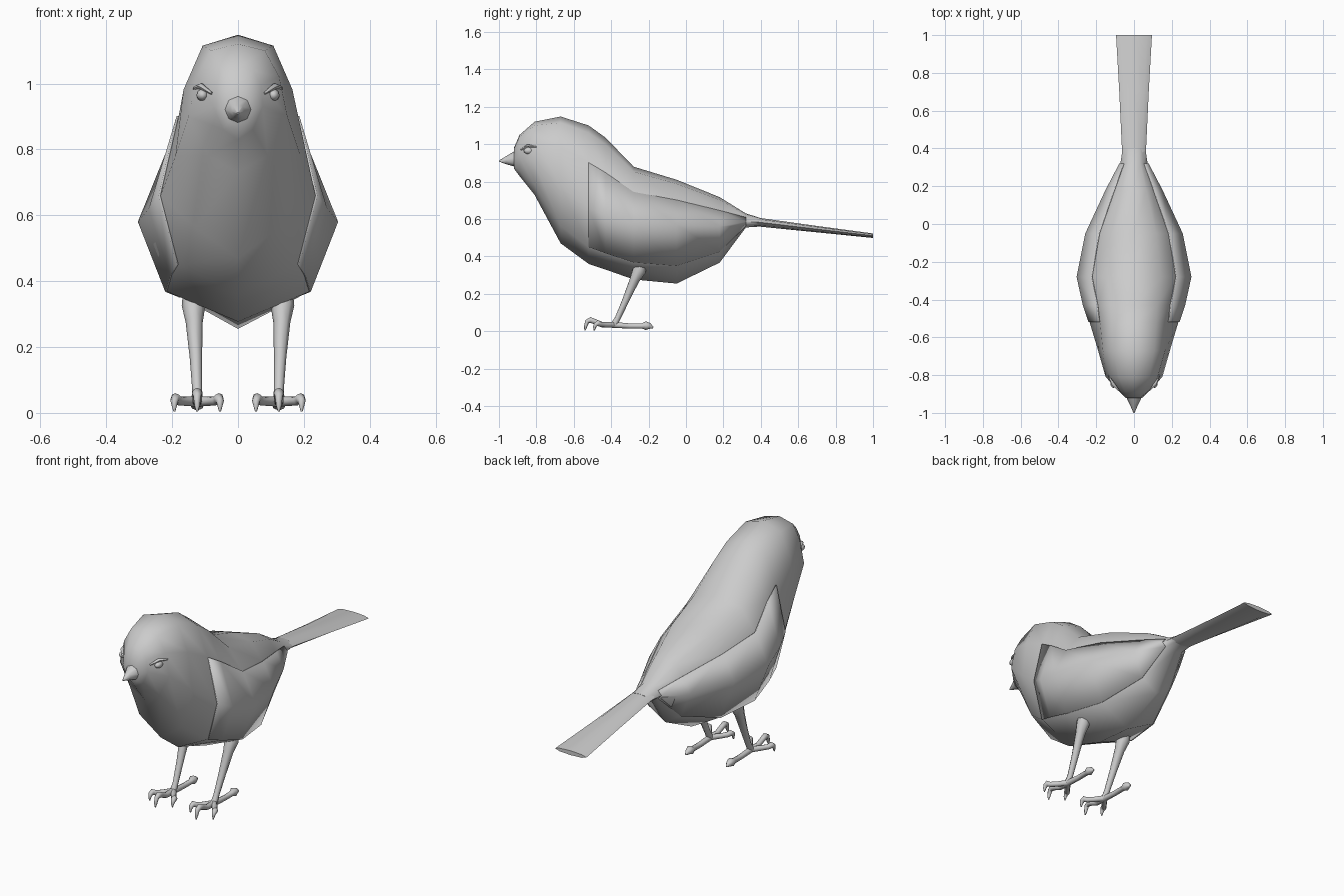
import bpy, bmesh, math
from mathutils import Vector

if "Cube" in bpy.data.objects:
    bpy.data.objects.remove(bpy.data.objects["Cube"])


def finish(name, bm, angle=60):
    bmesh.ops.recalc_face_normals(bm, faces=bm.faces)
    me = bpy.data.meshes.new(name)
    bm.to_mesh(me)
    bm.free()
    ob = bpy.data.objects.new(name, me)
    bpy.context.collection.objects.link(ob)
    bpy.ops.object.select_all(action='DESELECT')
    ob.select_set(True)
    bpy.context.view_layer.objects.active = ob
    bpy.ops.object.shade_smooth_by_angle(angle=math.radians(angle))
    return ob


def loft(name, rings, closed=True, angle=60):
    bm = bmesh.new()
    rows = [[bm.verts.new(p) for p in r] for r in rings]
    n = len(rows[0])
    for a, b in zip(rows, rows[1:]):
        for i in range(n if closed else n - 1):
            j = (i + 1) % n
            bm.faces.new((a[i], a[j], b[j], b[i]))
    if closed:
        bm.faces.new(rows[0])
        bm.faces.new(rows[-1])
    return finish(name, bm, angle)


def ellipse(y, z, rx, rz, n=8):
    return [(rx * math.cos(2 * math.pi * i / n), y, z + rz * math.sin(2 * math.pi * i / n))
            for i in range(n)]


def tube(name, path, n=8):
    # path points: x, y, z, radius
    pts = [Vector(p[:3]) for p in path]
    rings = []
    for i, p in enumerate(pts):
        t = pts[min(i + 1, len(pts) - 1)] - pts[max(i - 1, 0)]
        side = t.cross(Vector((0.35, 0, 1)) if abs(t.x) < 1e-6 and abs(t.y) < 1e-6 else Vector((0, 0, 1)))
        side.normalize()
        up = side.cross(t).normalized()
        r = path[i][3]
        rings.append([p + r * (math.cos(2 * math.pi * k / n) * side + math.sin(2 * math.pi * k / n) * up)
                      for k in range(n)])
    return loft(name, rings)


# body sections: y, top, shoulder half width, widest half width, its height, belly half width, bottom
sections = [
    (-0.92, 0.98, 0.035, 0.045, 0.92, 0.03, 0.87),
    (-0.89, 1.05, 0.07, 0.075, 0.93, 0.045, 0.83),
    (-0.81, 1.12, 0.125, 0.15, 0.90, 0.09, 0.73),
    (-0.67, 1.148, 0.165, 0.19, 0.78, 0.13, 0.47),
    (-0.52, 1.10, 0.18, 0.235, 0.66, 0.18, 0.36),
    (-0.43, 1.035, 0.19, 0.265, 0.62, 0.20, 0.33),
    (-0.28, 0.88, 0.22, 0.298, 0.58, 0.215, 0.277),
    (-0.05, 0.81, 0.18, 0.252, 0.57, 0.17, 0.255),
    (0.18, 0.717, 0.10, 0.145, 0.56, 0.09, 0.367),
    (0.32, 0.63, 0.05, 0.072, 0.585, 0.05, 0.555),
    (0.40, 0.605, 0.045, 0.06, 0.583, 0.045, 0.56),
]


def half_section(s):
    y, top, sh, w, mid, bel, bot = s
    h = top - mid
    return [(0, y, top), (0.65 * sh, y, top - 0.09 * h), (sh, y, mid + 0.55 * h),
            (w, y, mid), (bel, y, mid - 0.7 * (mid - bot)), (0, y, bot)]


def full_section(s):
    half = half_section(s)
    return half + [(-x, y, z) for x, y, z in half[-2:0:-1]]


loft("body", [full_section(s) for s in sections])

# tail: flat fan with a lens section
loft("tail", [ellipse(y, z, rx, rz) for y, z, rx, rz in
              [(0.28, 0.592, 0.06, 0.03), (0.40, 0.582, 0.064, 0.023),
               (0.70, 0.546, 0.078, 0.017), (1.0, 0.511, 0.095, 0.012)]])

# beak
loft("beak", [ellipse(y, z, rx, rz) for y, z, rx, rz in
              [(-0.87, 0.925, 0.065, 0.06), (-0.915, 0.922, 0.042, 0.042),
               (-0.96, 0.915, 0.02, 0.022), (-1.0, 0.91, 0.003, 0.003)]])

for side, sx in (("left", -1), ("right", 1)):
    # folded wing lying on the flank
    rows = [[(sx * (x + 0.006), y, z) for x, y, z in half_section(s)[2:5]] for s in sections[4:10]]
    wing = loft(side + "_wing", rows, closed=False)
    mod = wing.modifiers.new("thickness", 'SOLIDIFY')
    mod.thickness = 0.006
    mod.offset = -1

    # eye with a brow above
    bm = bmesh.new()
    bmesh.ops.create_uvsphere(bm, u_segments=12, v_segments=8, radius=1)
    for v in bm.verts:
        v.co = Vector((sx * 0.108 + v.co.x * 0.018, -0.84 + v.co.y * 0.028, 0.965 + v.co.z * 0.018))
    finish(side + "_eye", bm)
    tube(side + "_brow", [(sx * 0.08, -0.882, 0.97, 0.004), (sx * 0.112, -0.845, 0.992, 0.009),
                          (sx * 0.134, -0.80, 0.985, 0.004)], 6)

    # leg
    cx = sx * 0.124
    tube(side + "_leg", [(sx * 0.137, -0.235, 0.37, 0.03), (sx * 0.135, -0.25, 0.325, 0.036),
                         (sx * 0.133, -0.275, 0.275, 0.026), (sx * 0.128, -0.32, 0.17, 0.019),
                         (cx, -0.365, 0.07, 0.015), (cx, -0.385, 0.035, 0.018)])

    # three front toes with hooked claws
    for toe, (dx, dy) in {"inner": (-0.066, -0.085), "middle": (0, -0.125), "outer": (0.066, -0.085)}.items():
        prof = [(0, 0.035, 0.016), (0.5, 0.035, 0.014), (0.85, 0.045, 0.014), (1.0, 0.052, 0.016),
                (1.15, 0.044, 0.012), (1.22, 0.022, 0.008), (1.24, 0.004, 0.003)]
        lift = 0.008 if toe == "middle" else -0.008
        tube(f"{side}_{toe}_toe",
             [(cx + dx * min(t, 1.05), -0.385 + dy * t, z + (lift if 0.5 < t < 1.2 else 0), r)
              for t, z, r in prof])

    # back toe
    tube(side + "_back_toe", [(cx, -0.40, 0.035, 0.016), (cx, -0.30, 0.028, 0.014),
                              (cx, -0.235, 0.028, 0.014), (cx, -0.215, 0.03, 0.023),
                              (cx, -0.195, 0.028, 0.016), (cx, -0.175, 0.02, 0.004)])
